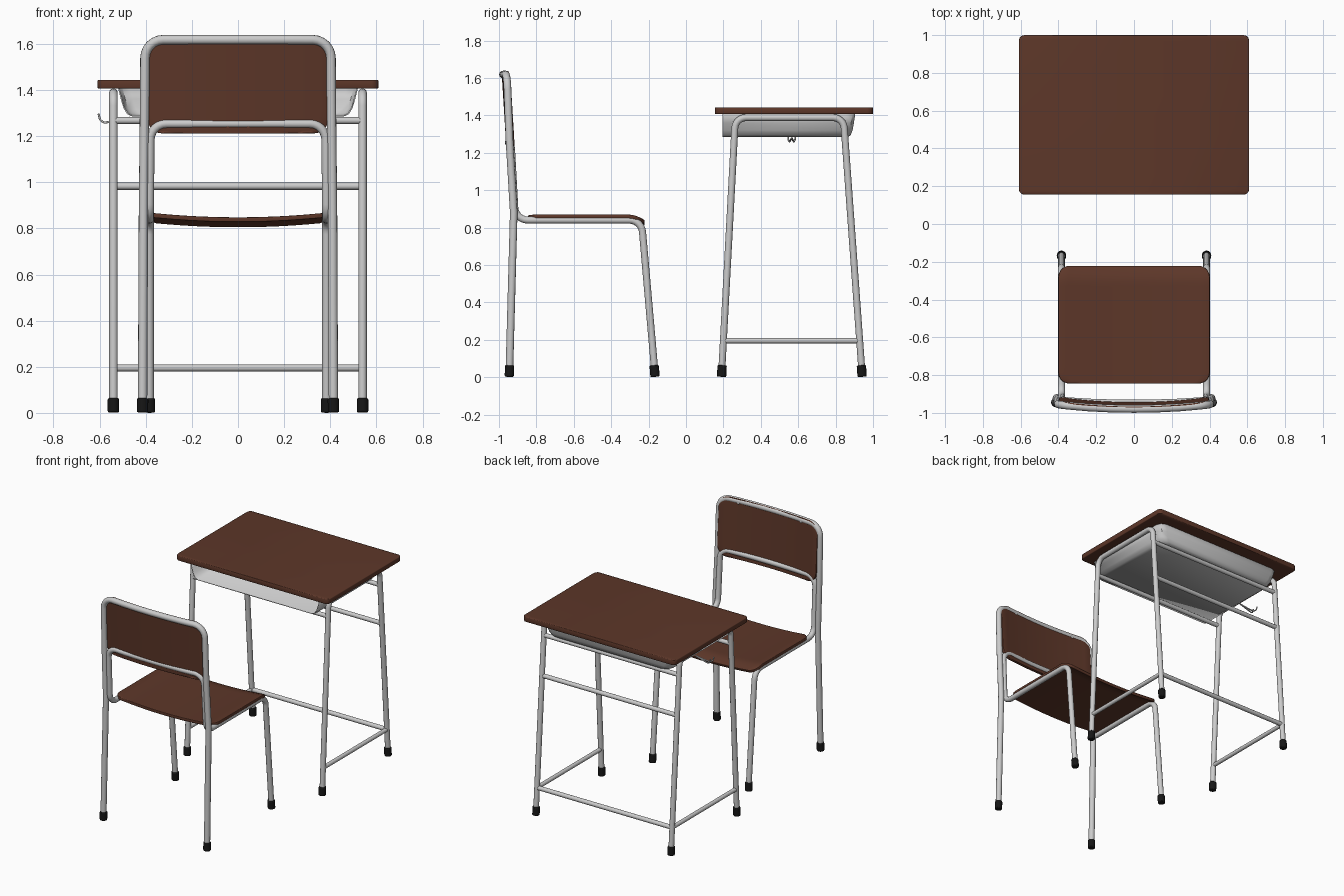
import bpy, bmesh, math
from mathutils import Vector

if "Cube" in bpy.data.objects:
    bpy.data.objects.remove(bpy.data.objects["Cube"])


def material(name, rgb):
    m = bpy.data.materials.new(name)
    m.diffuse_color = (*rgb, 1)
    m.use_nodes = True
    m.node_tree.nodes["Principled BSDF"].inputs["Base Color"].default_value = m.diffuse_color
    return m


BROWN = material("brown_wood", (0.11, 0.038, 0.022))
BLACK = material("black_rubber", (0.008, 0.008, 0.008))


def finish(obj, mat=None, angle=35):
    if mat:
        obj.data.materials.append(mat)
    bpy.ops.object.select_all(action='DESELECT')
    obj.select_set(True)
    bpy.context.view_layer.objects.active = obj
    bpy.ops.object.shade_smooth_by_angle(angle=math.radians(angle))
    return obj


def fillet(pts, radius, steps=6):
    """Round every inner corner of a path."""
    pts = [Vector(p) for p in pts]
    out = [pts[0]]
    for a, b, c in zip(pts, pts[1:], pts[2:]):
        turn = (b - a).angle(c - b)
        if turn < 0.3:
            out.append(b)
            continue
        d = min(radius * math.tan(turn / 2), (a - b).length * .49, (c - b).length * .49)
        u, v = (a - b).normalized(), (c - b).normalized()
        axis = (u + v).normalized()
        r = d / math.tan(turn / 2)
        centre = b + axis * (r / math.cos(turn / 2))
        s, e = b + u * d - centre, b + v * d - centre
        for i in range(steps + 1):
            t = i / steps
            out.append(centre + (s * math.sin((1 - t) * turn) + e * math.sin(t * turn)) / math.sin(turn))
    out.append(pts[-1])
    return out


def tube(name, pts, r, bend=0.07):
    cu = bpy.data.curves.new(name, 'CURVE')
    cu.dimensions = '3D'
    cu.bevel_depth, cu.bevel_resolution, cu.use_fill_caps = r, 4, True
    path = fillet(pts, bend)
    sp = cu.splines.new('POLY')
    sp.points.add(len(path) - 1)
    for p, co in zip(sp.points, path):
        p.co = (*co, 1)
    obj = bpy.data.objects.new(name, cu)
    bpy.context.collection.objects.link(obj)
    bpy.ops.object.select_all(action='DESELECT')
    obj.select_set(True)
    bpy.context.view_layer.objects.active = obj
    bpy.ops.object.convert(target='MESH')
    return finish(bpy.context.object, angle=50)


def foot(name, base, toward, r=0.025, h=0.062):
    """Rubber cap on the end of a leg, aligned to it."""
    d = (Vector(toward) - Vector(base)).normalized()
    bpy.ops.mesh.primitive_cylinder_add(vertices=16, radius=r, depth=h,
                                        location=Vector(base) + d * (h / 2 + .002))
    o = bpy.context.object
    o.name = name
    o.rotation_euler = d.to_track_quat('Z', 'Y').to_euler()
    b = o.modifiers.new("edge", 'BEVEL')
    b.width, b.segments = 0.006, 2
    return finish(o, BLACK)


def panel(name, w, h, r, thick, place, arc=5, nx=16, ny=12):
    """Rounded rectangle sheet, half sizes w and h, bent by place(u, v)."""
    ds = [r * (1 - math.cos(math.pi / 2 * i / arc)) for i in range(arc + 1)]
    vs = [-h + d for d in ds]
    vs += [-h + r + (2 * h - 2 * r) * i / ny for i in range(1, ny)]
    vs += [h - d for d in reversed(ds)]
    bm = bmesh.new()
    rows = []
    for v in vs:
        k = max(0, r - (h - abs(v)))
        half = w - r + math.sqrt(max(0, r * r - k * k))
        rows.append([bm.verts.new(place(half * (2 * i / nx - 1), v)) for i in range(nx + 1)])
    for a, b in zip(rows, rows[1:]):
        for i in range(nx):
            bm.faces.new((a[i], a[i + 1], b[i + 1], b[i]))
    me = bpy.data.meshes.new(name)
    bm.to_mesh(me)
    bm.free()
    o = bpy.data.objects.new(name, me)
    bpy.context.collection.objects.link(o)
    s = o.modifiers.new("thickness", 'SOLIDIFY')
    s.thickness, s.offset = thick, -1
    b = o.modifiers.new("edge", 'BEVEL')
    b.width, b.segments, b.angle_limit = 0.004, 2, math.radians(50)
    return finish(o, BROWN)


SIDES = (("left", -1), ("right", 1))

# Desk top
panel("desk_top", 0.61, 0.4225, 0.03, 0.036, lambda u, v: (u, 0.5775 + v, 1.443), arc=3, nx=2, ny=2)

# Desk side frames, low side bars and feet
for side, s in SIDES:
    x = s * 0.54
    f, b = (x, 0.19, 0.01), (x, 0.942, 0.01)
    ft, bt = (x, 0.264, 1.388), (x, 0.842, 1.388)
    tube(f"desk_{side}_frame", [f, ft, bt, b], 0.0185, 0.06)
    tube(f"desk_{side}_low_bar", [(x, 0.20, 0.195), (x, 0.927, 0.195)], 0.0145)
    foot(f"desk_{side}_front_foot", (x, 0.19, 0), ft)
    foot(f"desk_{side}_back_foot", (x, 0.942, 0), bt)

# Desk cross bars
for name, y, z in (("low_back", 0.928, 0.195), ("middle_back", 0.871, 0.983),
                   ("upper_back", 0.851, 1.268), ("upper_front", 0.257, 1.268)):
    tube(f"desk_{name}_bar", [(-0.54, y, z), (0.54, y, z)], 0.0155)

# Open-fronted book tray
bm = bmesh.new()
loops = []
for inset, z in ((0, 1.407), (0.012, 1.36), (0.024, 1.32), (0.04, 1.295), (0.062, 1.285)):
    hw, back, c = 0.52 - inset, 0.905 - inset * 0.6, 0.05
    half = [(hw, 0.195), (hw, back - c), (hw - c * .3, back - c * .3), (hw - c, back)]
    loops.append([bm.verts.new((x, y, z)) for x, y in half + [(-x, y) for x, y in reversed(half)]])
for a, b in zip(loops, loops[1:]):
    for i in range(7):
        bm.faces.new((a[i], b[i], b[i + 1], a[i + 1]))
bm.faces.new(loops[-1])
bmesh.ops.recalc_face_normals(bm, faces=bm.faces)
me = bpy.data.meshes.new("book_tray")
bm.to_mesh(me)
bm.free()
tray = bpy.data.objects.new("book_tray", me)
bpy.context.collection.objects.link(tray)
tray.modifiers.new("thickness", 'SOLIDIFY').thickness = 0.006
finish(tray, angle=40)

# Double bag hook on the left of the desk
for n, s in (("front", -1), ("back", 1)):
    y = 0.565
    tube(f"bag_hook_{n}", [(-0.47, y, 1.28), (-0.53, y + s * .006, 1.267), (-0.58, y + s * .012, 1.258),
                           (-0.598, y + s * .018, 1.27), (-0.605, y + s * .02, 1.297)], 0.0045, 0.02)


def bow(x0, y, z, depth):
    """Points of a crossbar curving backwards between -x0 and x0."""
    return [(x0 * t, y - depth * (1 - t * t), z) for t in (-1, -.6, -.3, 0, .3, .6, 1)]


def mirrored(leg, bar):
    return leg + bar + [(-x, y, z) for x, y, z in reversed(leg)]


# Chair back frame: rear legs and top rail in one tube
rear = [(-0.414, -0.945, 0.01), (-0.41, -0.921, 0.88), (-0.406, -0.943, 1.25)]
tube("chair_back_frame", mirrored(rear, bow(0.403, -0.957, 1.618, 0.022)), 0.0205, 0.085)

# Chair seat frame: front legs, seat rails and lower back bar in one tube
front = [(-0.384, -0.165, 0.01), (-0.384, -0.238, 0.84), (-0.384, -0.912, 0.84)]
tube("chair_seat_frame", mirrored(front, bow(0.38, -0.935, 1.254, 0.014)), 0.019, 0.07)

for side, s in SIDES:
    foot(f"chair_{side}_back_foot", (s * 0.414, -0.945, 0), (s * 0.41, -0.921, 0.88))
    foot(f"chair_{side}_front_foot", (s * 0.384, -0.165, 0), (s * 0.384, -0.238, 0.84))


# Seat with a shallow dip and a rolled front edge
def seat_shape(u, v):
    y = -0.5325 + v
    drop = max(0, y + 0.30) / 0.08
    return (u, y, 0.848 + 0.022 * (u / 0.4) ** 2 - 0.026 * drop ** 1.4)


panel("seat", 0.4, 0.3125, 0.06, 0.02, seat_shape, ny=20)


# Backrest, bowed backwards and leaning
def back_y(x, z):
    return -0.914 - 0.026 * (z - 1.215) / 0.42 - 0.026 * (1 - (x / 0.395) ** 2)


panel("backrest", 0.395, 0.2125, 0.075, 0.02,
      lambda u, v: (-u, back_y(u, 1.424 + v), 1.424 + v))

# Backrest rivets
for side, s in SIDES:
    for level, z in (("upper", 1.61), ("lower", 1.252)):
        bpy.ops.mesh.primitive_uv_sphere_add(segments=12, ring_count=8, radius=0.011,
                                             location=(s * 0.25, back_y(0.25, z), z))
        o = bpy.context.object
        o.name = f"{side}_{level}_rivet"
        o.scale = (1, 0.4, 1)
        finish(o)
